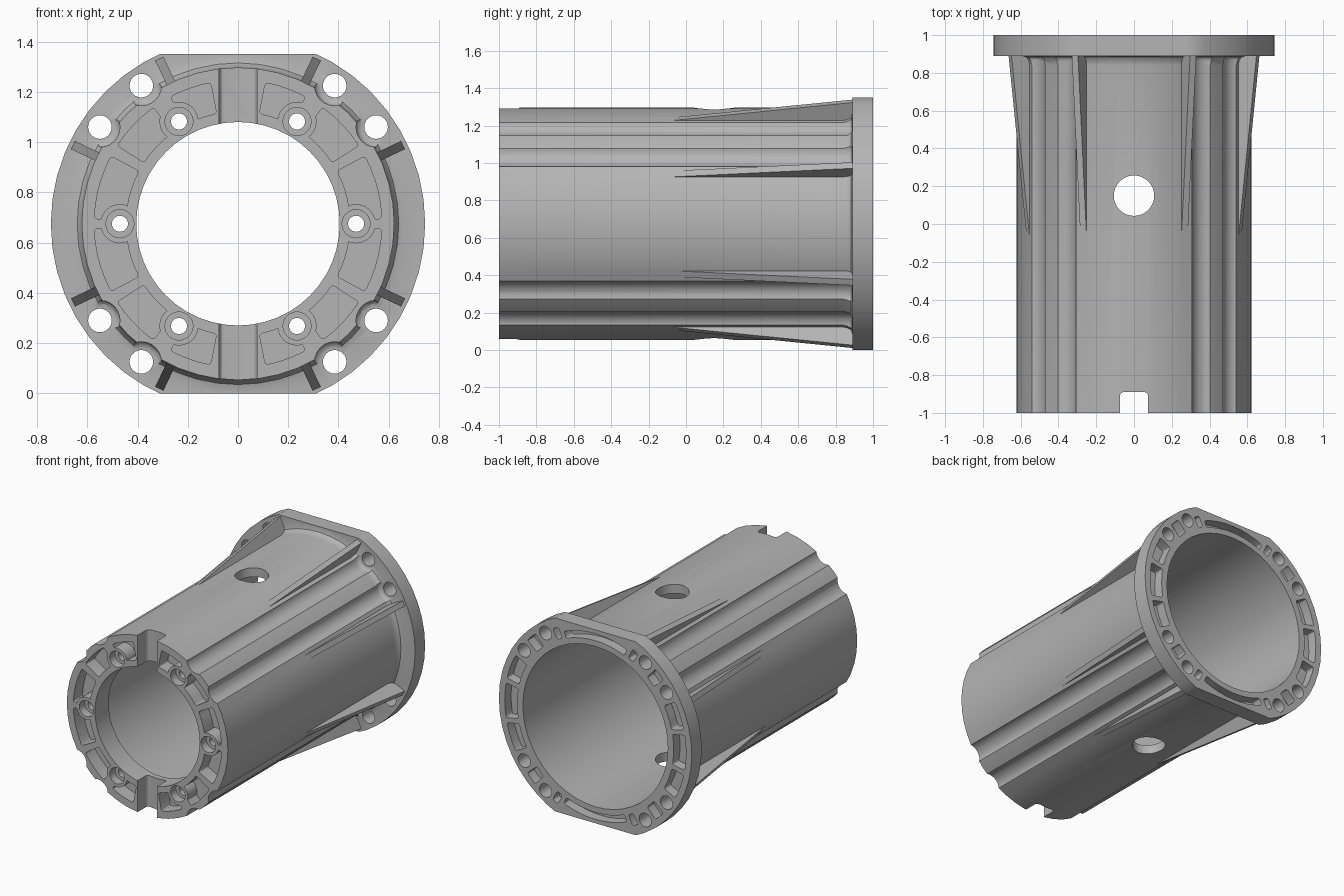
import bpy, bmesh
from math import sin, cos, radians, pi
from mathutils import Matrix, Vector

if "Cube" in bpy.data.objects:
    bpy.data.objects.remove(bpy.data.objects["Cube"])

AXIS_Z = 0.675          # height of the tube's axis
FRONT, BACK, FLANGE = -1.0, 1.0, 0.89
BOLT_ANGLES = [s + d for s in (0, 180) for d in (35, 55, 125, 145)]

grey = bpy.data.materials.new("plain grey")
grey.use_nodes = True
colour = (0.46, 0.46, 0.46, 1)
grey.diffuse_color = colour
grey.node_tree.nodes["Principled BSDF"].inputs["Base Color"].default_value = colour


def polar(r, deg):
    return r * cos(radians(deg)), r * sin(radians(deg))


def make_object(name, bm):
    bmesh.ops.recalc_face_normals(bm, faces=bm.faces[:])
    mesh = bpy.data.meshes.new(name)
    bm.to_mesh(mesh)
    bm.free()
    mesh.materials.append(grey)
    obj = bpy.data.objects.new(name, mesh)
    bpy.context.collection.objects.link(obj)
    return obj


def add_prism(bm, outline, y0, y1, corner=0):
    """Extrude an (x, z) outline along y, rounding its sharp corners."""
    low = [bm.verts.new((x, y0, z + AXIS_Z)) for x, z in outline]
    high = [bm.verts.new((x, y1, z + AXIS_Z)) for x, z in outline]
    bm.faces.new(low)
    bm.faces.new(high[::-1])
    sides = []
    for i in range(len(low)):
        j = (i + 1) % len(low)
        bm.faces.new((low[i], high[i], high[j], low[j]))
        sides.append(bm.edges.get((low[i], high[i])))
    if corner:
        bm.normal_update()
        sharp = [e for e in sides if e.calc_face_angle() > radians(50)]
        bmesh.ops.bevel(bm, geom=sharp, offset=corner, segments=3,
                        profile=0.5, affect='EDGES')


def add_rod(bm, r, deg, radius, y0, y1, end_round=0):
    """Cylinder along y, placed at a polar position around the axis."""
    cx, cz = polar(r, deg)
    steps = 24
    ring = [polar(radius, i * 360 / steps) for i in range(steps)]
    before = set(bm.verts)
    add_prism(bm, [(cx + x, cz + z) for x, z in ring], y0, y1)
    if end_round:
        new = set(bm.verts) - before
        rim = [e for e in bm.edges
               if all(v in new and abs(v.co.y - y1) < 1e-5 for v in e.verts)]
        bmesh.ops.bevel(bm, geom=rim, offset=end_round, segments=3,
                        profile=0.5, affect='EDGES')


def sector(r0, r1, a0, a1):
    """Outline of a slice of a ring."""
    n = max(2, int((a1 - a0) / 5))
    angles = [a0 + (a1 - a0) * i / n for i in range(n + 1)]
    return [polar(r1, a) for a in angles] + [polar(r0, a) for a in reversed(angles)]


def boolean(target, tool, operation='DIFFERENCE'):
    mod = target.modifiers.new("join or cut", 'BOOLEAN')
    mod.object, mod.operation, mod.solver = tool, operation, 'EXACT'
    bpy.context.view_layer.objects.active = target
    bpy.ops.object.modifier_apply(modifier=mod.name)
    bpy.data.objects.remove(tool)


# Turned tube with front lip, flange and root fillet
profile = [(0.405, FRONT), (0.622, FRONT), (0.622, 0.84), (0.627, 0.865),
           (0.64, 0.883), (0.665, FLANGE), (0.745, FLANGE), (0.745, BACK),
           (0.56, BACK), (0.56, -0.85), (0.405, -0.85)]
bm = bmesh.new()
loop = [bm.verts.new((r, y, AXIS_Z)) for r, y in profile]
edges = [bm.edges.new((loop[i - 1], loop[i])) for i in range(len(loop))]
bmesh.ops.spin(bm, geom=loop + edges, cent=(0, 0, AXIS_Z), axis=(0, 1, 0),
               angle=2 * pi, steps=48, use_merge=True)
bmesh.ops.remove_doubles(bm, verts=bm.verts[:], dist=1e-4)
body = make_object("flanged_tube", bm)

# Tapered ribs running into the flange
bm = bmesh.new()
for deg in [s + d for s in (0, 180) for d in (25.5, 64.5, 115.5, 154.5)]:
    turn = Matrix.Translation((0, 0, AXIS_Z)) @ Matrix.Rotation(radians(-deg), 4, 'Y')
    side = [(0.59, -0.08), (0.62, -0.08), (0.728, 0.9), (0.59, 0.9)]
    a, b = [[bm.verts.new(turn @ Vector((r, y, t))) for r, y in side]
            for t in (-0.018, 0.018)]
    bm.faces.new(a)
    bm.faces.new(b[::-1])
    for i in range(4):
        bm.faces.new((a[i - 1], a[i], b[i], b[i - 1]))
boolean(body, make_object("ribs", bm), 'UNION')

# Flats on the top and bottom of the flange
bm = bmesh.new()
for s in (1, -1):
    add_prism(bm, [(-1, s * 0.675), (1, s * 0.675), (1, s), (-1, s)], 0.5, 1.2)
boolean(body, make_object("flange_flats", bm))

# Long wrench grooves, then the bolt holes behind them
bm = bmesh.new()
for deg in BOLT_ANGLES:
    add_rod(bm, 0.671, deg, 0.08, -1.2, FLANGE - 0.002, 0.025)
boolean(body, make_object("grooves", bm))
bm = bmesh.new()
for deg in BOLT_ANGLES:
    add_rod(bm, 0.671, deg, 0.047, 0.8, 1.2)
boolean(body, make_object("bolt_holes", bm))

# Front pockets, kept clear of the screw bosses
bm = bmesh.new()
for start in (0, 180):
    for a0, a1 in ((2, 28), (33, 54), (62, 79)):
        for lo, hi in ((a0, a1), (180 - a1, 180 - a0)):
            add_prism(bm, sector(0.447, 0.572, start + lo, start + hi),
                      -1.1, -0.9, 0.012)
pockets = make_object("front_pockets", bm)
bm = bmesh.new()
for deg in range(0, 360, 60):
    add_rod(bm, 0.47, deg, 0.078, -1.2, -0.8)
boolean(pockets, make_object("screw_bosses", bm))
boolean(body, pockets)

# Counterbored screw holes
for name, radius, end in (("counterbores", 0.056, -0.94), ("screw_holes", 0.032, -0.7)):
    bm = bmesh.new()
    for deg in range(0, 360, 60):
        add_rod(bm, 0.47, deg, radius, -1.2, end)
    boolean(body, make_object(name, bm))

# Notches in the front end, top and bottom
bm = bmesh.new()
for s in (1, -1):
    lo, hi, w, r = s * 0.3, s * 0.8, 0.075, 0.02
    before = set(bm.edges)
    add_prism(bm, [(-w, lo), (w, lo), (w, hi), (-w, hi)], -1.2, FLANGE * -1)
    inner = [e for e in set(bm.edges) - before
             if all(abs(v.co.y + FLANGE) < 1e-5 for v in e.verts)
             and abs(e.verts[0].co.x - e.verts[1].co.x) < 1e-5]
    bmesh.ops.bevel(bm, geom=inner, offset=r, segments=3, profile=0.5, affect='EDGES')
boolean(body, make_object("notches", bm))

# Round window through the top and bottom walls
bm = bmesh.new()
bmesh.ops.create_cone(bm, cap_ends=True, segments=32, radius1=0.107, radius2=0.107,
                      depth=2, matrix=Matrix.Translation((0, 0.15, AXIS_Z)))
boolean(body, make_object("cross_hole", bm))

# Lightening pockets in the back of the flange
bm = bmesh.new()
for start in (0, 180):
    for a0, a1 in ((13, 28.5), (41.5, 48.5), (61, 65)):
        for lo, hi in ((a0, a1), (180 - a1, 180 - a0)):
            outer = 0.7 if a1 < 60 else 0.68
            add_prism(bm, sector(0.605, outer, start + lo, start + hi), 0.93, 1.1, 0.012)
    add_prism(bm, sector(0.605, 0.7, start - 10, start + 10), 0.93, 1.1, 0.012)
    add_prism(bm, sector(0.6, 0.648, start + 68, start + 112), 0.93, 1.1, 0.012)
boolean(body, make_object("back_pockets", bm))

# Smooth round walls, keep machined edges crisp
bpy.ops.object.select_all(action='DESELECT')
body.select_set(True)
bpy.context.view_layer.objects.active = body
bpy.ops.object.shade_smooth_by_angle(angle=radians(30))
